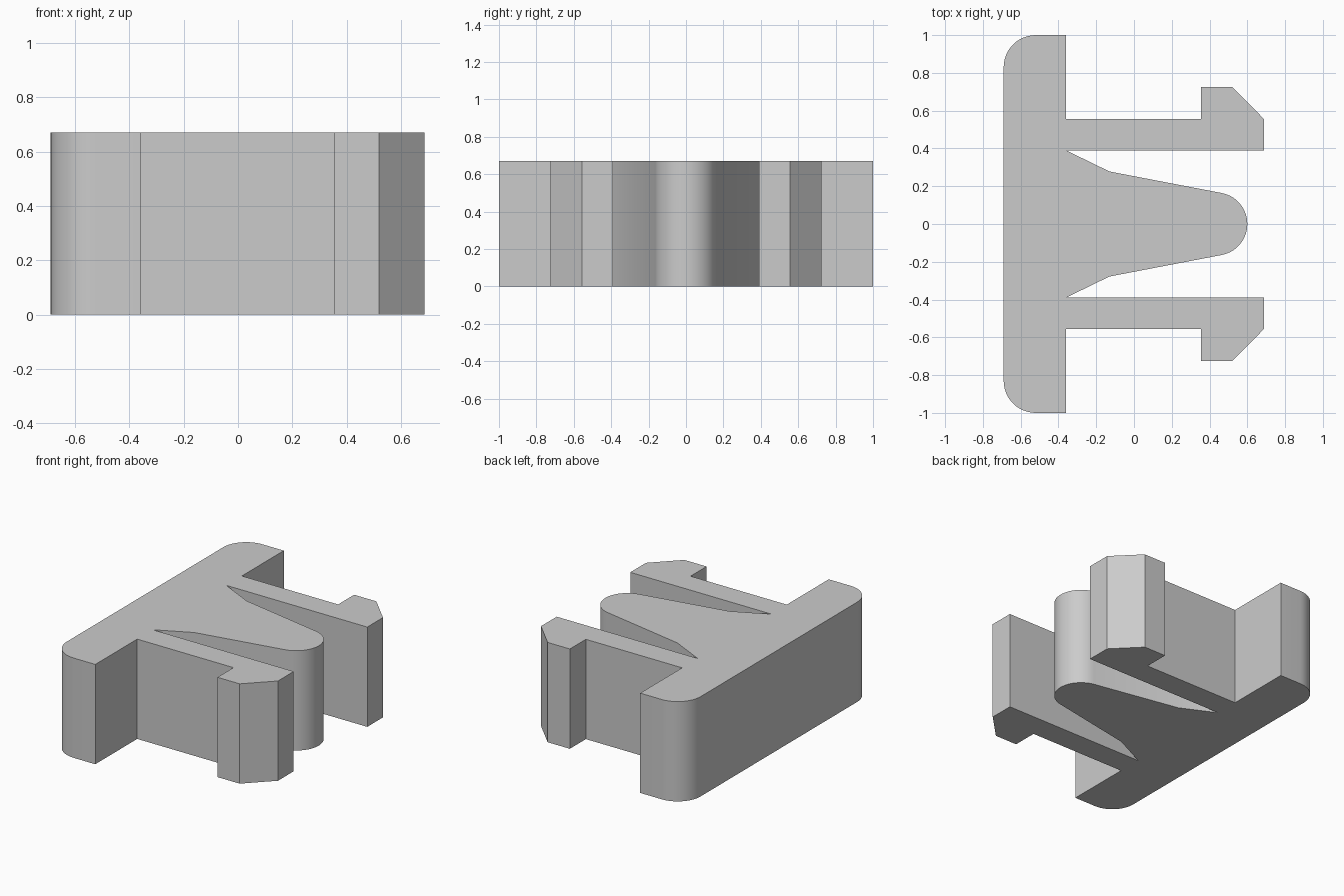
import bpy
import bmesh
from math import cos, sin, radians

HEIGHT = 0.67

cube = bpy.data.objects.get("Cube")
if cube:
    bpy.data.objects.remove(cube, do_unlink=True)


def arc(cx, cy, radius, start, end, steps):
    """Points on a circular arc, angles in degrees."""
    angles = [radians(start + (end - start) * i / steps) for i in range(steps + 1)]
    return [(cx + radius * cos(a), cy + radius * sin(a)) for a in angles]


# Half outline: rounded back plate, hooked arm, V slot, tapered tongue
corner = arc(-0.52, 0.83, 0.17, 180, 90, 12)
plate_and_arm = [
    (-0.36, 1.0), (-0.36, 0.555),
    (0.355, 0.555), (0.355, 0.725), (0.52, 0.725), (0.687, 0.557), (0.687, 0.39),
]
slot = [(-0.36, 0.39), (-0.13, 0.278)]
tongue_tip = arc(0.433, 0, 0.167, 79, 0, 14)
half = corner + plate_and_arm + slot + tongue_tip

# Mirror the half across y = 0, sharing the tip point
outline = half + [(x, -y) for x, y in reversed(half[:-1])]

# Extrude the closed outline into a solid
bm = bmesh.new()
base = bm.faces.new([bm.verts.new((x, y, 0)) for x, y in outline])
result = bmesh.ops.extrude_face_region(bm, geom=[base], use_keep_orig=True)
top = [v for v in result["geom"] if isinstance(v, bmesh.types.BMVert)]
bmesh.ops.translate(bm, verts=top, vec=(0, 0, HEIGHT))
bmesh.ops.recalc_face_normals(bm, faces=bm.faces)
mesh = bpy.data.meshes.new("clip_body")
bm.to_mesh(mesh)
bm.free()

body = bpy.data.objects.new("clip_body", mesh)
bpy.context.collection.objects.link(body)

# Plain grey plastic
grey = bpy.data.materials.new("light_grey")
grey.use_nodes = True
colour = (0.6, 0.6, 0.6, 1)
grey.diffuse_color = colour
grey.node_tree.nodes["Principled BSDF"].inputs["Base Color"].default_value = colour
mesh.materials.append(grey)

# Smooth the round walls, keep the corners sharp
bpy.ops.object.select_all(action="DESELECT")
body.select_set(True)
bpy.context.view_layer.objects.active = body
bpy.ops.object.shade_smooth_by_angle(angle=radians(30))
